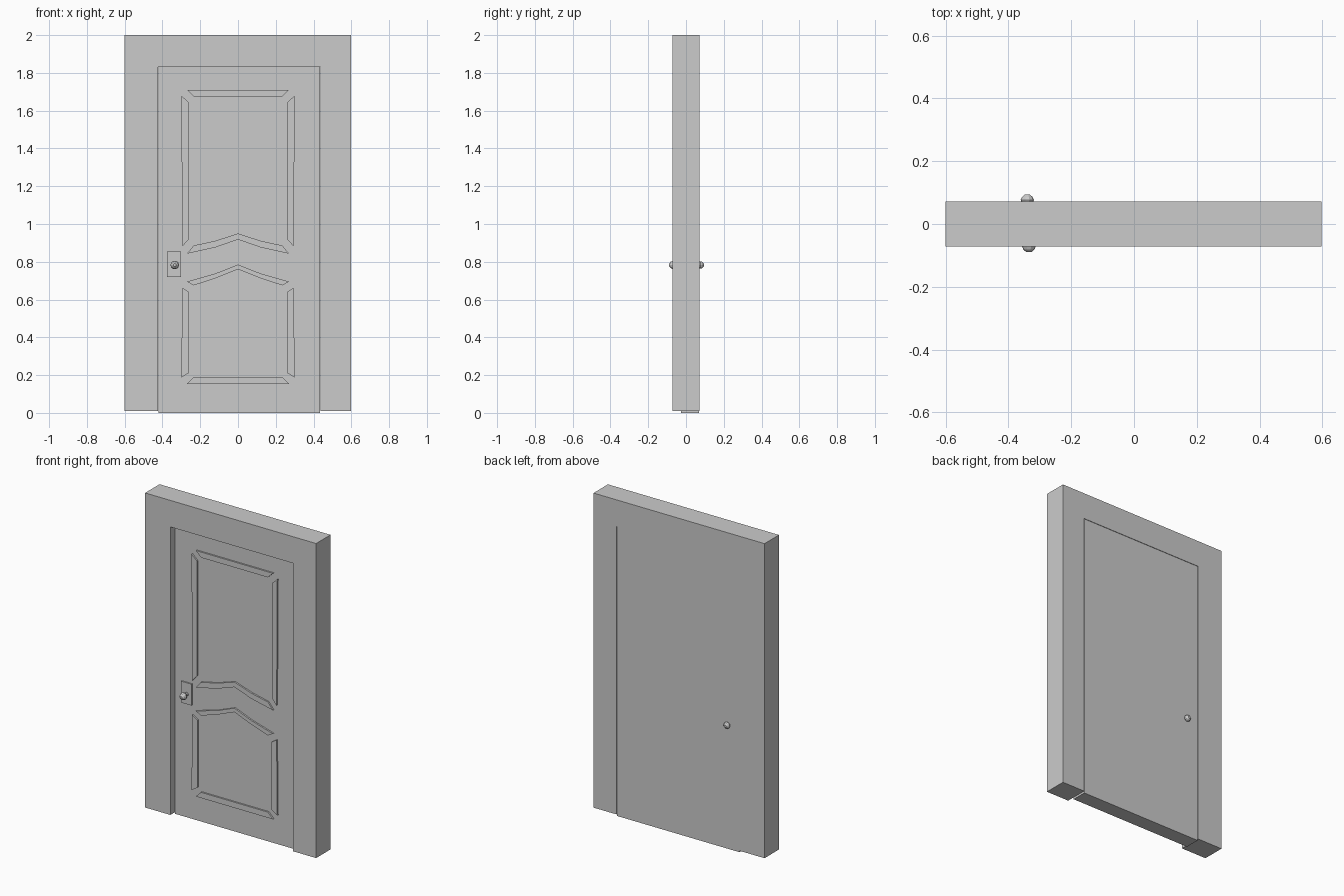
import bpy, bmesh, math

if "Cube" in bpy.data.objects:
    bpy.data.objects.remove(bpy.data.objects["Cube"])


def finish(name, bm):
    bmesh.ops.recalc_face_normals(bm, faces=bm.faces)
    mesh = bpy.data.meshes.new(name)
    bm.to_mesh(mesh)
    bm.free()
    obj = bpy.data.objects.new(name, mesh)
    bpy.context.collection.objects.link(obj)
    return obj


def prism(name, outline, y0, y1):
    """Extrude an x,z outline from y0 to y1."""
    bm = bmesh.new()
    face = bm.faces.new([bm.verts.new((x, y0, z)) for x, z in outline])
    out = bmesh.ops.extrude_face_region(bm, geom=[face])
    verts = [v for v in out["geom"] if isinstance(v, bmesh.types.BMVert)]
    bmesh.ops.translate(bm, verts=verts, vec=(0, y1 - y0, 0))
    return finish(name, bm)


def lathe(name, profile, x, z, sides=10):
    """Revolve (radius, y) points about a y-parallel axis."""
    bm = bmesh.new()
    rings = []
    for r, y in profile:
        rings.append([bm.verts.new((x + r * math.cos(math.tau * i / sides), y,
                                    z + r * math.sin(math.tau * i / sides)))
                      for i in range(sides)])
    for a, b in zip(rings, rings[1:]):
        for i in range(sides):
            j = (i + 1) % sides
            bm.faces.new((a[i], a[j], b[j], b[i]))
    bm.faces.new(rings[0])
    bm.faces.new(rings[-1])
    return finish(name, bm)


BACK, FRONT = 0.072, -0.072
DOOR_FRONT = -0.026
TRIM_FRONT = DOOR_FRONT - 0.01

# Surrounding frame, an upside-down U
prism("door_frame", [(-0.6, 0.01), (-0.6, 2), (0.597, 2), (0.597, 0.01), (0.437, 0.01),
                     (0.437, 1.832), (-0.423, 1.832), (-0.423, 0.01)], FRONT, BACK)

# Door leaf, recessed at the front and flush at the back
prism("door_leaf", [(-0.422, 0), (-0.422, 1.831), (0.434, 1.831), (0.434, 0)],
      DOOR_FRONT, BACK - 0.002)


# Mitred moulding strips around the two panels
def side_strips(name, outline):
    for label, s in (("left", -1), ("right", 1)):
        prism(f"{name}_{label}", [(s * x, z) for x, z in outline], TRIM_FRONT, DOOR_FRONT + 0.005)


def wide_strip(name, top, bottom):
    """Strip symmetric about x = 0 from right-half edge points."""
    def full(edge):
        return [(-x, z) for x, z in reversed(edge) if x > 0] + edge
    prism(name, full(top) + full(bottom)[::-1], TRIM_FRONT, DOOR_FRONT + 0.005)


side_strips("upper_moulding", [(0.30, 1.68), (0.262, 1.645), (0.262, 0.918), (0.295, 0.88)])
side_strips("lower_moulding", [(0.295, 0.663), (0.26, 0.64), (0.26, 0.212), (0.30, 0.186)])
wide_strip("upper_moulding_top", [(0.27, 1.71)], [(0.233, 1.675)])
wide_strip("upper_moulding_arch", [(0, 0.95), (0.12, 0.911), (0.235, 0.886)],
           [(0, 0.918), (0.12, 0.876), (0.27, 0.843)])
wide_strip("lower_moulding_arch", [(0, 0.785), (0.12, 0.738), (0.27, 0.695)],
           [(0, 0.76), (0.12, 0.712), (0.235, 0.675)])
wide_strip("lower_moulding_bottom", [(0.235, 0.19)], [(0.27, 0.154)])

# Lock plate on the front
prism("lock_plate", [(-0.375, 0.72), (-0.375, 0.855), (-0.302, 0.855), (-0.302, 0.72)],
      DOOR_FRONT - 0.008, DOOR_FRONT + 0.005)

# Faceted knobs on both faces
lathe("front_knob", [(0.012, DOOR_FRONT), (0.012, -0.05), (0.02, -0.058), (0.023, -0.068),
                     (0.018, -0.081), (0.008, -0.09)], -0.335, 0.783)
lathe("back_knob", [(0.014, 0.065), (0.019, 0.071), (0.021, 0.077), (0.017, 0.086),
                    (0.008, 0.094)], -0.34, 0.783)
